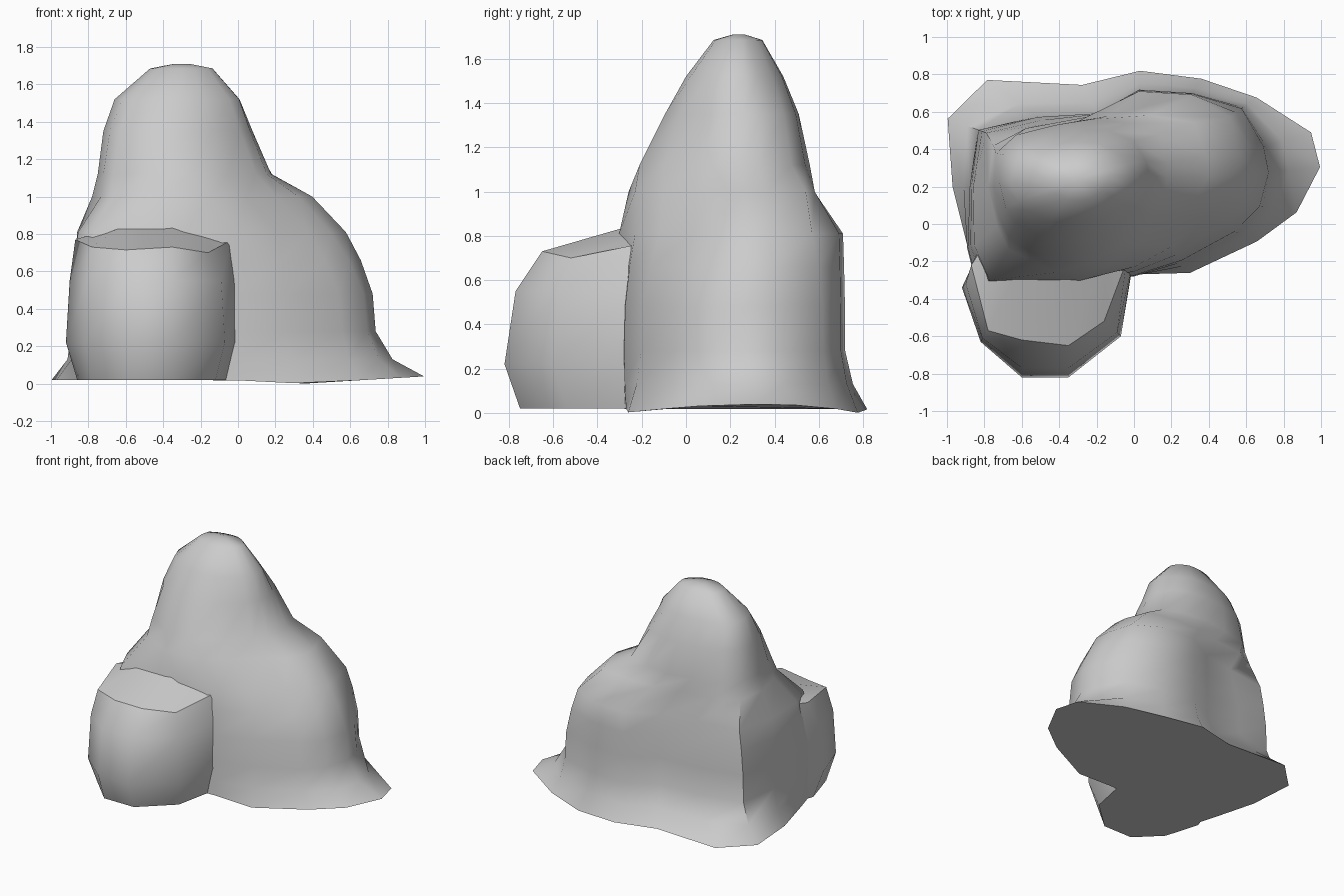
import bpy, bmesh
from math import sin, cos, radians

if "Cube" in bpy.data.objects:
    bpy.data.objects.remove(bpy.data.objects["Cube"])

def loft(name, rows, closed, caps, angle):
    """Skin rows of points into one smooth-shaded object."""
    bm = bmesh.new()
    vs = [[bm.verts.new(p) for p in row] for row in rows]
    n = len(rows[0])
    for a, b in zip(vs, vs[1:]):
        for i in range(n if closed else n - 1):
            j = (i + 1) % n
            bm.faces.new((a[i], a[j], b[j], b[i]))
    for i in caps:
        bm.faces.new(vs[i])
    if len(rows) > 2:
        bmesh.ops.recalc_face_normals(bm, faces=bm.faces)
    me = bpy.data.meshes.new(name)
    bm.to_mesh(me)
    bm.free()
    ob = bpy.data.objects.new(name, me)
    bpy.context.collection.objects.link(ob)
    bpy.ops.object.select_all(action='DESELECT')
    ob.select_set(True)
    bpy.context.view_layer.objects.active = ob
    bpy.ops.object.shade_smooth_by_angle(angle=radians(angle))
    return ob

# Main rock: radial cross-sections around a drifting centre
ANGLES = [6, 17, 36, 58, 87, 117, 144, 160, 180, 200, 213, 240, 270, 303, 336, 351]

def ring(z, cx, cy, radii):
    return [(cx + r * cos(radians(a)), cy + r * sin(radians(a)), z)
            for a, r in zip(ANGLES, radii)]

def blend(a, b, t):
    return [p + (q - p) * t for p, q in zip(a, b)]

foot = [1.0, .99, .81, .68, .62, .61, .97, 1.06, .97, .94, .98, .56, .47, .55, .72, .88]
waist = [.74, .74, .72, .59, .52, .44, .64, .89, .88, .95, 1.0, .56, .48, .48, .61, .70]
chest = [.58, .59, .63, .58, .51, .43, .57, .84, .86, .91, .92, .58, .43, .38, .41, .50]
shoulder = [.55, .56, .58, .45, .38, .38, .53, .64, .63, .62, .62, .53, .43, .36, .39, .48]
neck = [.43, .45, .47, .40, .36, .37, .47, .52, .50, .50, .50, .46, .41, .36, .38, .41]
peak = [.33, .31, .27, .24, .21, .22, .28, .33, .34, .32, .29, .25, .23, .25, .30, .33]

# The base edge lifts slightly at both ends
base = [(x, y, .06 * (x - .35) if x > .35 else min(.02, .05 * (.35 - x)))
        for x, y, z in ring(0, 0, .2, foot)]

loft("main_rock", [
    base,
    ring(.13, 0, .2, blend(foot, waist, .65)),
    ring(.28, 0, .2, waist),
    ring(.48, 0, .2, blend(waist, chest, .1)),
    ring(.66, 0, .2, blend(waist, chest, .5)),
    ring(.81, 0, .2, chest),
    ring(1.0, -.15, .2, shoulder),
    ring(1.12, -.25, .2, neck),
    ring(1.35, -.30, .225, blend(neck, peak, .5)),
    ring(1.52, -.32, .23, peak),
    ring(1.685, -.30, .24, [r * .5 for r in peak]),
    ring(1.71, -.30, .24, [r * .12 for r in peak]),
], True, (0, -1), 55)

# Front boulder: bulging wall, then a separate crisp sloping ledge on top
def level(z, pts):
    return [(x, y, z) for x, y in pts]

rim = [(-.76, -.05, .78), (-.87, -.22, .77), (-.78, -.57, .73), (-.60, -.62, .715),
       (-.35, -.65, .73), (-.16, -.52, .70), (-.04, -.20, .765)]
inner = [(-.74, -.05, .78), (-.72, -.20, .80), (-.68, -.20, .83), (-.60, -.20, .86),
         (-.35, -.20, .86), (-.15, -.18, .80), (-.06, -.16, .77)]

loft("front_boulder", [
    level(.02, [(-.74, .05), (-.86, -.30), (-.78, -.57), (-.60, -.75),
                (-.35, -.75), (-.12, -.54), (-.05, -.20)]),
    level(.22, [(-.74, .05), (-.92, -.34), (-.82, -.63), (-.60, -.82),
                (-.35, -.82), (-.07, -.60), (-.01, -.24)]),
    level(.55, [(-.74, .05), (-.90, -.32), (-.81, -.61), (-.60, -.77),
                (-.35, -.77), (-.09, -.58), (-.01, -.22)]),
    rim,
], False, (0,), 50)
loft("boulder_ledge", [rim, inner], False, (), 35)
